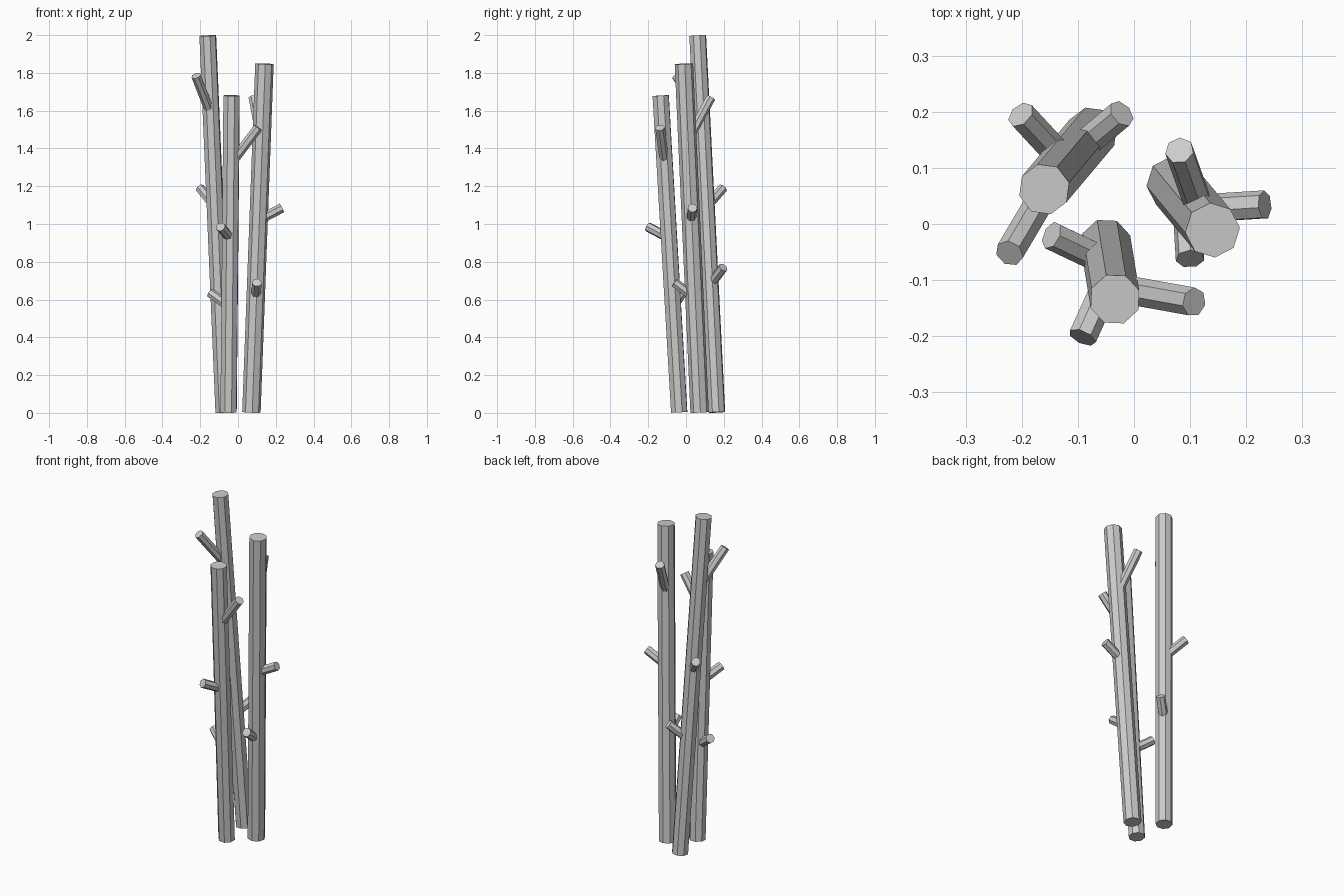
import bpy, math
from mathutils import Vector, Matrix

if "Cube" in bpy.data.objects:
    bpy.data.objects.remove(bpy.data.objects["Cube"])


def rod(name, start, end, radius, sides, turn=0):
    """Straight flat-shaded prism running from start to end."""
    a, b = Vector(start), Vector(end)
    d = b - a
    bpy.ops.mesh.primitive_cylinder_add(vertices=sides, radius=radius, depth=d.length)
    ob = bpy.context.object
    ob.name = name
    ob.data.transform(Matrix.Rotation(math.radians(turn), 4, 'Z'))
    ob.rotation_mode = 'QUATERNION'
    ob.rotation_quaternion = Vector((0, 0, 1)).rotation_difference(d)
    ob.location = (a + b) / 2
    return ob


# name: foot, top, radius, twist, twigs (height where twig leaves the axis, tip)
trunks = {
    "tall_left": ((-0.075, 0.163, 0.003), (-0.16, 0.062, 1.997), 0.046, 15,
                  [(1.58, (-0.222, -0.052, 1.785)),
                   (1.09, (-0.202, 0.195, 1.19)),
                   (0.68, (-0.022, 0.197, 0.77))]),
    "short_front": ((-0.05, -0.036, 0.003), (-0.034, -0.134, 1.68), 0.046, 20,
                    [(1.32, (0.107, -0.139, 1.51)),
                     (0.56, (-0.147, -0.02, 0.635)),
                     (0.925, (-0.092, -0.202, 0.985))]),
    "mid_right": ((0.071, 0.072, 0.003), (0.14, -0.011, 1.848), 0.049, 5,
                  [(1.02, (0.233, 0.034, 1.085)),
                   (1.44, (0.081, 0.131, 1.67)),
                   (0.61, (0.1, -0.062, 0.69))]),
}

for name, (foot, top, radius, turn, twigs) in trunks.items():
    # leaning octagonal trunk
    rod(name + "_trunk", foot, top, radius, 8, turn)
    # cut-off side twigs, rooted on the trunk's axis
    f, t = Vector(foot), Vector(top)
    for i, (z, tip) in enumerate(twigs, 1):
        root = f.lerp(t, (z - f.z) / (t.z - f.z))
        rod(f"{name}_twig_{i}", root, tip, 0.026, 7)
